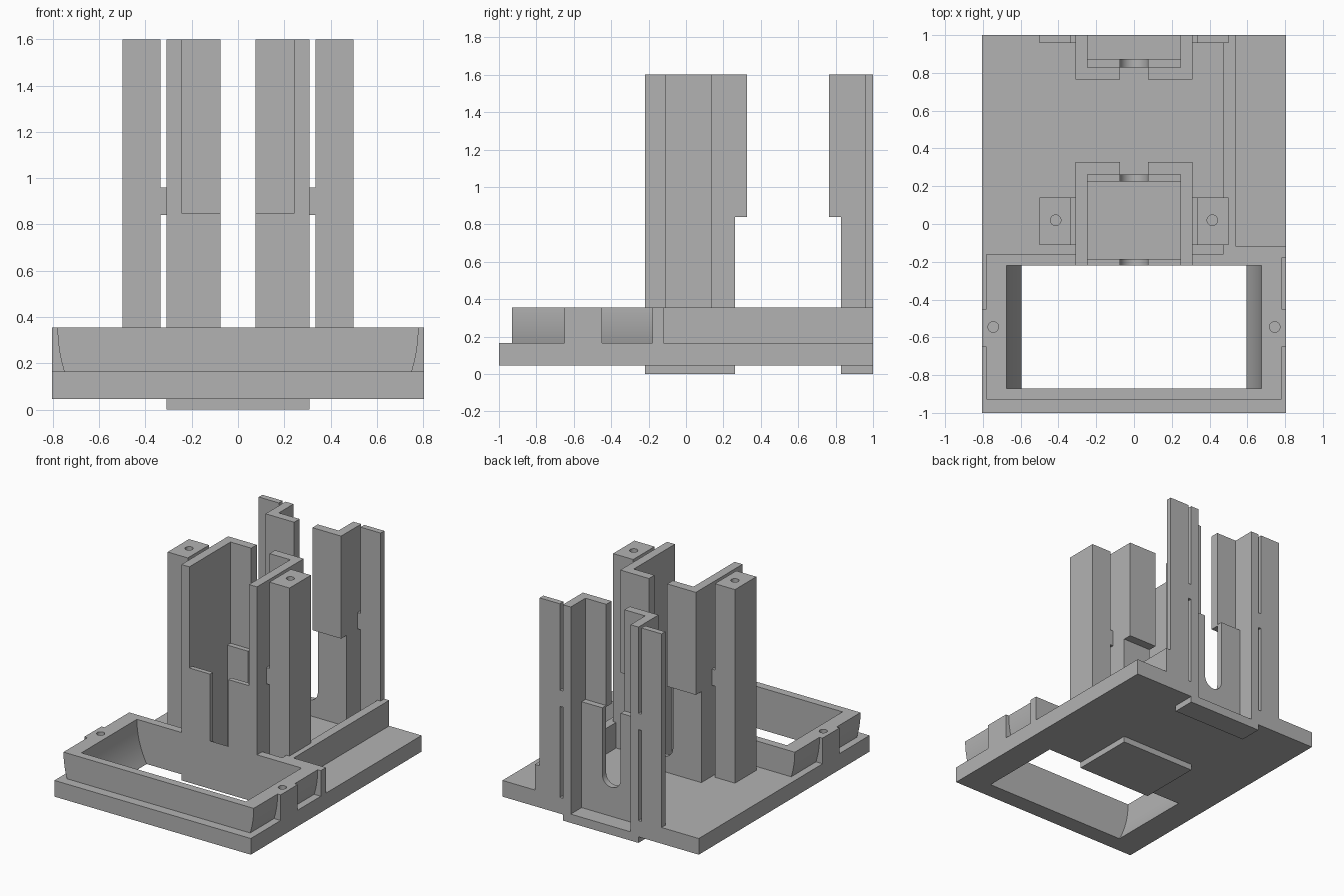
import bpy, bmesh, math

if "Cube" in bpy.data.objects:
    bpy.data.objects.remove(bpy.data.objects["Cube"], do_unlink=True)

grey = bpy.data.materials.new("plain grey")
grey.use_nodes = True
grey.diffuse_color = (0.45, 0.45, 0.45, 1)
grey.node_tree.nodes["Principled BSDF"].inputs["Base Color"].default_value = grey.diffuse_color

PLATE_LOW, PLATE_TOP, RIM_TOP, TOP = 0.045, 0.165, 0.355, 1.6
HALF_W, OUT, IN, SLOT = 0.805, 0.31, 0.245, 0.075   # half widths
LEDGE, LIP = 0.85, 0.84                            # heights of wall steps
parts = []


def extrude(name, outline, y0, y1):
    """Extrude an XZ outline along y."""
    bm = bmesh.new()
    face = bm.faces.new([bm.verts.new((x, y0, z)) for x, z in outline])
    moved = bmesh.ops.extrude_face_region(bm, geom=[face])["geom"]
    verts = [v for v in moved if isinstance(v, bmesh.types.BMVert)]
    bmesh.ops.translate(bm, verts=verts, vec=(0, y1 - y0, 0))
    bmesh.ops.recalc_face_normals(bm, faces=bm.faces)
    return finish(name, bm)


def finish(name, bm):
    mesh = bpy.data.meshes.new(name)
    bm.to_mesh(mesh)
    bm.free()
    mesh.materials.append(grey)
    obj = bpy.data.objects.new(name, mesh)
    bpy.context.collection.objects.link(obj)
    parts.append(obj)
    return obj


def box(name, x, y, z):
    return extrude(name, [(x[0], z[0]), (x[1], z[0]), (x[1], z[1]), (x[0], z[1])], *y)


def pin(x, y, z0, z1):
    """Round cutter for a screw hole."""
    bm = bmesh.new()
    bmesh.ops.create_cone(bm, cap_ends=True, segments=24, radius1=0.028,
                          radius2=0.028, depth=z1 - z0)
    bmesh.ops.translate(bm, verts=bm.verts, vec=(x, y, (z0 + z1) / 2))
    return finish("hole_cutter", bm)


def combine(obj, other, operation="DIFFERENCE"):
    mod = obj.modifiers.new("combine", "BOOLEAN")
    mod.operation, mod.object, mod.solver = operation, other, "EXACT"
    graph = bpy.context.evaluated_depsgraph_get()
    result = bpy.data.meshes.new_from_object(obj.evaluated_get(graph))
    obj.modifiers.clear()
    obj.data = result
    parts.remove(other)
    bpy.data.objects.remove(other, do_unlink=True)


def bowl(half, z0, z1, steps=14):
    """Outline with curved ends that is widest at the rim."""
    radius = 0.64
    side = []
    for i in range(steps + 1):
        z = z0 + (z1 - z0) * i / steps
        drop = max(RIM_TOP - z, 0)
        side.append((half - radius + math.sqrt(radius**2 - drop**2), z))
    return side + [(-x, z) for x, z in reversed(side)]


def mirrored(name, x, y, z):
    box("left_" + name, x, y, z)
    box("right_" + name, (-x[1], -x[0]), y, z)


def opening():
    return extrude("opening_cutter", bowl(0.675, 0, 0.45, 20), -0.87, -0.22)


# Base plate with the front opening and a recess under each channel
plate = box("base_plate", (-HALF_W, HALF_W), (-1, 1), (PLATE_LOW, PLATE_TOP))
combine(plate, opening())
for y in ((-0.2, 0.24), (0.85, 1.1)):
    combine(plate, box("recess_cutter", (-IN, IN), y, (0, 0.3)))

# Raised rim with curved ends and screw bosses
rim = extrude("front_rim", bowl(0.78, PLATE_TOP, RIM_TOP), -0.93, -0.16)
combine(rim, opening())
# room for the channel behind the rim
combine(rim, box("channel_cutter", (-IN, IN), (-0.22, 0), (0, 1)))
for s in (-1, 1):
    xs = sorted((s * 0.7, s * HALF_W))
    combine(rim, box("boss", xs, (-0.65, -0.45), (PLATE_TOP, RIM_TOP)), "UNION")
    combine(rim, pin(s * 0.745, -0.545, 0.2, 0.5))

# Long side rail and its short return
box("side_rail", (0.475, 0.54), (-0.17, 1), (PLATE_TOP, RIM_TOP))
box("rail_return", (0.475, HALF_W), (-0.18, -0.12), (PLATE_TOP, RIM_TOP))


def slotted_wall(name, y0, y1):
    """Low wall with a round-bottomed slot."""
    arc = [(SLOT * math.cos(a), RIM_TOP - SLOT * math.sin(a))
           for a in (math.pi * i / 20 for i in range(21))]
    outline = ([(-IN, 0), (IN, 0), (IN, LEDGE), (SLOT, LEDGE)] + arc
               + [(-SLOT, LEDGE), (-IN, LEDGE)])
    extrude(name, outline, y0, y1)


# Front channel
box("front_channel_floor", (-OUT, OUT), (-0.22, 0.262), (0, 0.065))
mirrored("front_channel_side", (IN, OUT), (-0.22, 0.262), (0, TOP))
mirrored("front_channel_lip", (SLOT, OUT), (0.262, 0.327), (LIP, TOP))
slotted_wall("front_channel_front_wall", -0.22, -0.185)
slotted_wall("front_channel_back_wall", 0.225, 0.262)

# Back channel, open at the rear
box("back_channel_floor", (-OUT, OUT), (0.828, 1), (0, 0.065))
mirrored("back_channel_side", (IN, OUT), (0.828, 1), (0, TOP))
mirrored("back_channel_lip", (SLOT, OUT), (0.765, 0.828), (LIP, TOP))
slotted_wall("back_channel_wall", 0.828, 0.873)

# Posts beside the channels, tied on by small bridges
for name, y in (("front_post", (-0.11, 0.14)), ("back_post", (0.957, 1))):
    mirrored(name, (0.335, 0.5), y, (PLATE_TOP, TOP))
    mirrored(name + "_bridge", (OUT, 0.335), y, (LIP, 0.96))
for side, s in (("left", 1), ("right", -1)):
    combine(bpy.data.objects[side + "_front_post"], pin(s * 0.415, 0.02, 1.3, 1.7))

# Smooth the curved faces, keep edges sharp
bpy.ops.object.select_all(action="DESELECT")
for obj in parts:
    obj.select_set(True)
bpy.context.view_layer.objects.active = plate
bpy.ops.object.shade_smooth_by_angle(angle=math.radians(30))
